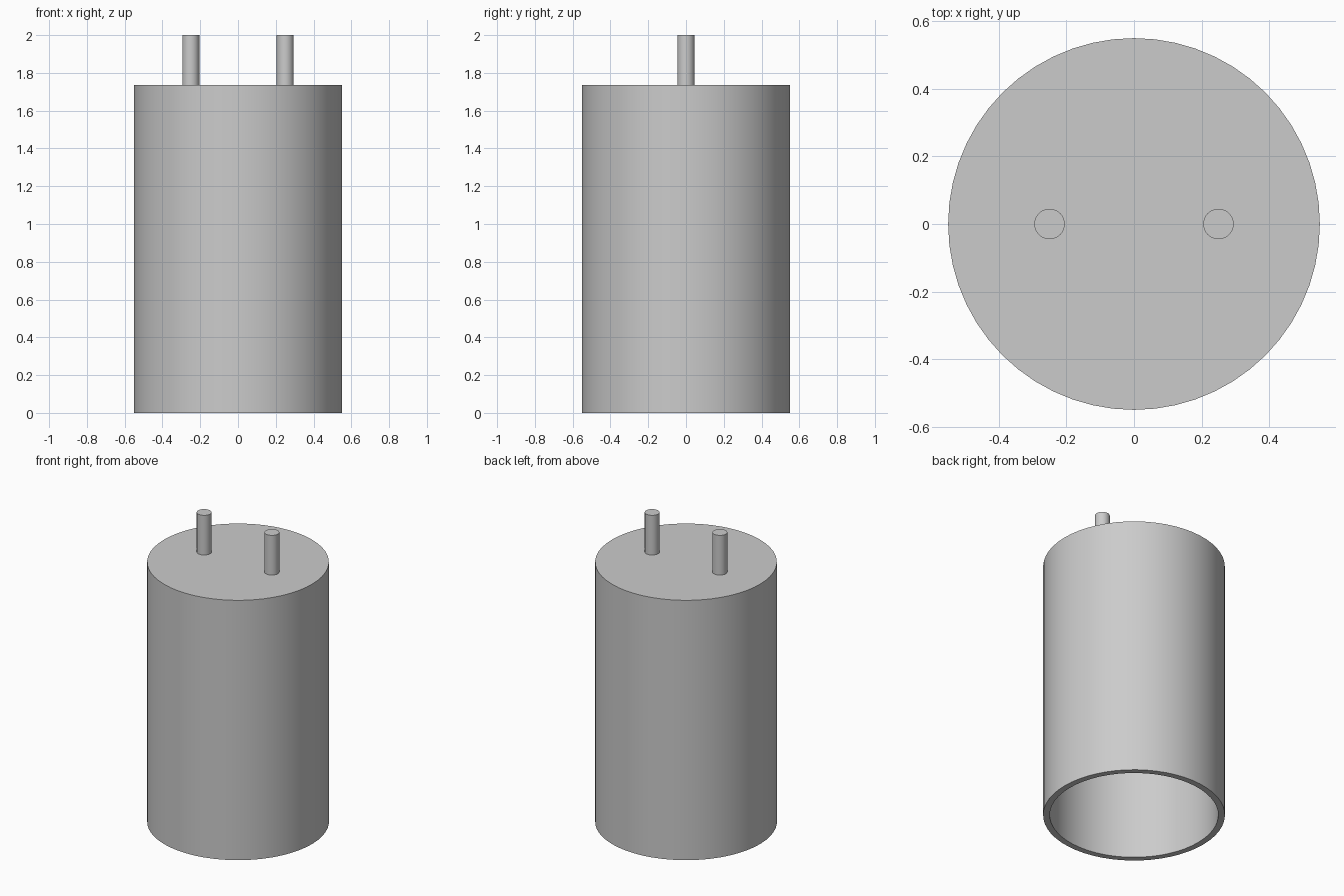
import bpy
import math
from mathutils import Vector

cube = bpy.data.objects.get("Cube")
if cube:
    bpy.data.objects.remove(cube, do_unlink=True)

SIDES = 56
RADIUS, BORE = 0.55, 0.51
TOP, ROOF = 1.735, 1.695
PIN_RADIUS, PIN_X, PIN_TOP = 0.045, 0.25, 2.0

grey = bpy.data.materials.new("plain grey")
grey.use_nodes = True
colour = (0.6, 0.6, 0.6, 1)
grey.diffuse_color = colour
grey.node_tree.nodes["Principled BSDF"].inputs["Base Color"].default_value = colour


def lathe(name, profile, sides, closed_ends, x=0):
    """Stack rings of (radius, z) and cap the first and last ring."""
    verts, faces = [], []
    for r, z in profile:
        for i in range(sides):
            a = math.tau * i / sides
            verts.append(Vector((r * math.cos(a), r * math.sin(a), z)))
    for k in range(len(profile) - 1):
        for i in range(sides):
            j = (i + 1) % sides
            a, b = k * sides, (k + 1) * sides
            faces.append((a + i, a + j, b + j, b + i))
    if closed_ends:
        faces.append(tuple(reversed(range(sides))))
        last = (len(profile) - 1) * sides
        faces.append(tuple(range(last, last + sides)))
    mesh = bpy.data.meshes.new(name)
    mesh.from_pydata(verts, [], faces)
    mesh.materials.append(grey)
    obj = bpy.data.objects.new(name, mesh)
    obj.location.x = x
    bpy.context.collection.objects.link(obj)
    bpy.ops.object.select_all(action="DESELECT")
    obj.select_set(True)
    bpy.context.view_layer.objects.active = obj
    bpy.ops.object.shade_smooth_by_angle(angle=math.radians(30))
    return obj


# Hollow can, open underneath: inner ceiling, bore, bottom rim, outer wall, lid
lathe("can_body", [(BORE, ROOF), (BORE, 0), (RADIUS, 0), (RADIUS, TOP)], SIDES, True)

# Two terminal pins on the lid
for side, sign in (("left", 1), ("right", -1)):
    lathe(side + "_pin", [(PIN_RADIUS, TOP), (PIN_RADIUS, PIN_TOP)], 32, True, sign * PIN_X)
